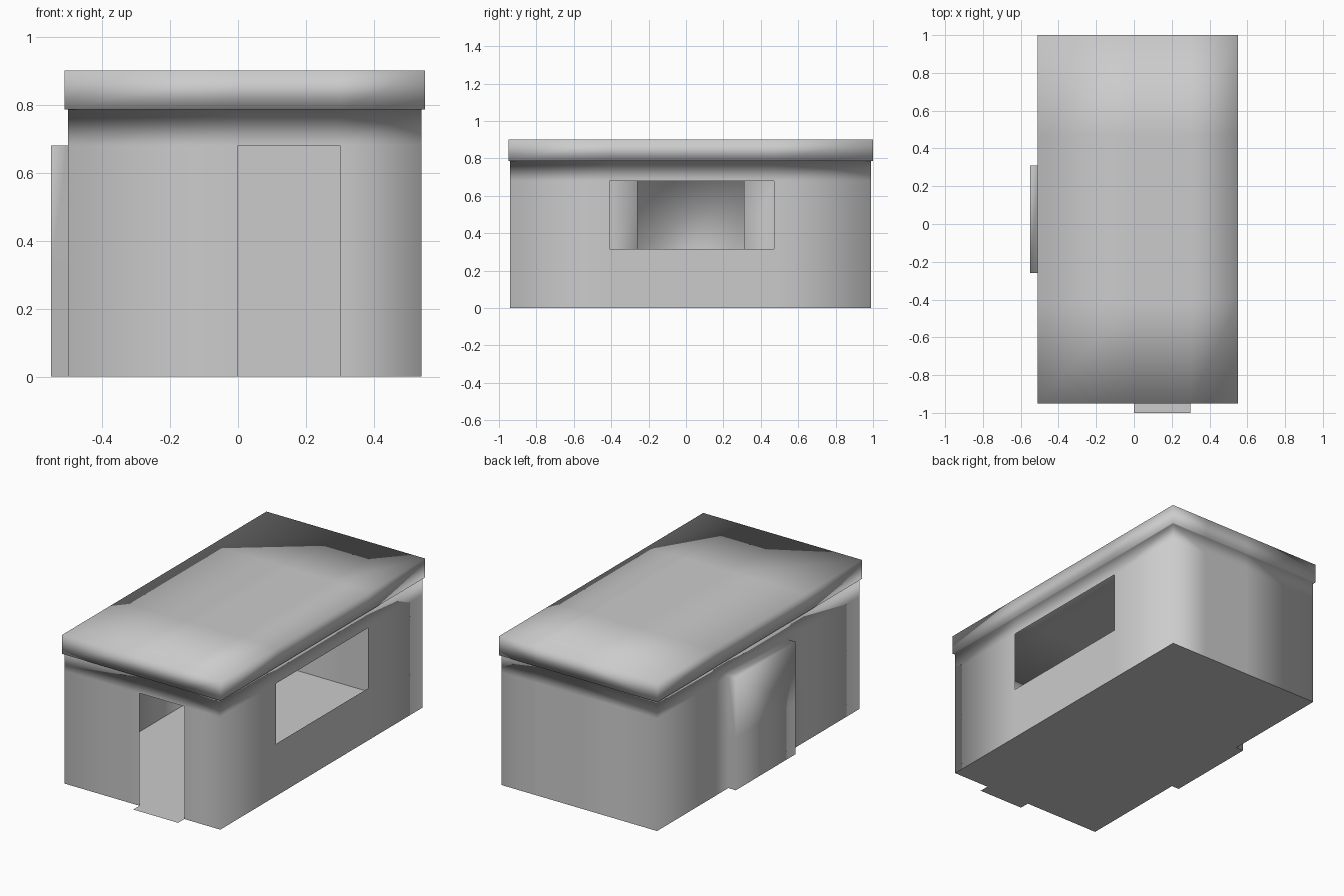
import bpy, bmesh
from mathutils import Vector

if "Cube" in bpy.data.objects:
    bpy.data.objects.remove(bpy.data.objects["Cube"])

# Grid lines shared by walls and roof (door, window and alcove edges lie on them)
XS = [-0.50, 0.0, 0.30, 0.54]
YS = [-0.94, -0.41, -0.26, 0.31, 0.47, 0.99]
ZS = [0.0, 0.315, 0.68, 0.785]
TOP, LIP, ALCOVE_X, STEP_Y = 0.90, 0.01, -0.55, -1.0


def quad(bm, pts, out):
    """Add one quad, turned so that it faces the direction out."""
    f = bm.faces.new([bm.verts.new(p) for p in pts])
    f.normal_update()
    if f.normal.dot(Vector(out)) < 0:
        f.normal_flip()


def panel(bm, us, vs, place, out, hole=lambda u, v: False):
    """Grid of quads; place(u, v) gives the point, hole() leaves cells open."""
    for a, b in zip(us, us[1:]):
        for c, d in zip(vs, vs[1:]):
            if not hole((a + b) / 2, (c + d) / 2):
                quad(bm, [place(a, c), place(b, c), place(b, d), place(a, d)], out)


def finish(bm, name, smooth):
    bmesh.ops.remove_doubles(bm, verts=bm.verts, dist=0.0005)
    for f in bm.faces:
        f.smooth = smooth
    mesh = bpy.data.meshes.new(name)
    bm.to_mesh(mesh)
    bm.free()
    bpy.context.collection.objects.link(bpy.data.objects.new(name, mesh))


def grow(v, line):
    """Push the end values of a grid line out to the roof edge."""
    return v - LIP if v == line[0] else v + LIP if v == line[-1] else v


def door(x, z):
    return 0 < x < 0.3 and z < 0.68


def window(y, z):
    return -0.41 < y < 0.47 and 0.315 < z < 0.68


def alcove(y, z):
    return -0.26 < y < 0.31 and z < 0.68


def solid(u, z):
    return False


bm = bmesh.new()

# Walls, roof overhang and roof edge on the front and back
for y, s, hole in ((YS[0], -1, door), (YS[-1], 1, solid)):
    yo = y + s * LIP
    panel(bm, XS, ZS, lambda x, z: (x, y, z), (0, s, 0), hole)
    panel(bm, XS, [0, 1], lambda x, t: (grow(x, XS), yo, ZS[-1]) if t else (x, y, ZS[-1]), (0, 0, -1))
    panel(bm, XS, [ZS[-1], TOP], lambda x, z: (grow(x, XS), yo, z), (0, s, 0))

# The same on the left and right sides
for x, s, hole in ((XS[0], -1, alcove), (XS[-1], 1, window)):
    xo = x + s * LIP
    panel(bm, YS, ZS, lambda y, z: (x, y, z), (s, 0, 0), hole)
    panel(bm, YS, [0, 1], lambda y, t: (xo, grow(y, YS), ZS[-1]) if t else (x, y, ZS[-1]), (0, 0, -1))
    panel(bm, YS, [ZS[-1], TOP], lambda y, z: (xo, grow(y, YS), z), (s, 0, 0))

# Ceiling and roof top
panel(bm, XS, YS, lambda x, y: (x, y, ZS[-1]), (0, 0, -1))
panel(bm, XS, YS, lambda x, y: (grow(x, XS), grow(y, YS), TOP), (0, 0, 1))

# Alcove bulging out of the left wall
depth = [ALCOVE_X, XS[0]]
panel(bm, YS[2:4], ZS[:3], lambda y, z: (ALCOVE_X, y, z), (-1, 0, 0))
panel(bm, depth, YS[2:4], lambda x, y: (x, y, ZS[2]), (0, 0, 1))
for y, s in ((YS[2], -1), (YS[3], 1)):
    panel(bm, depth, ZS[:3], lambda x, z: (x, y, z), (0, s, 0))
finish(bm, "walls_and_roof", True)

# Floor with the alcove floor and the doorstep
bm = bmesh.new()
for xs, ys in ((XS, YS), (depth, YS[2:4]), (XS[1:3], [STEP_Y, YS[0]])):
    panel(bm, xs, ys, lambda x, y: (x, y, 0), (0, 0, -1))
finish(bm, "floor", False)
